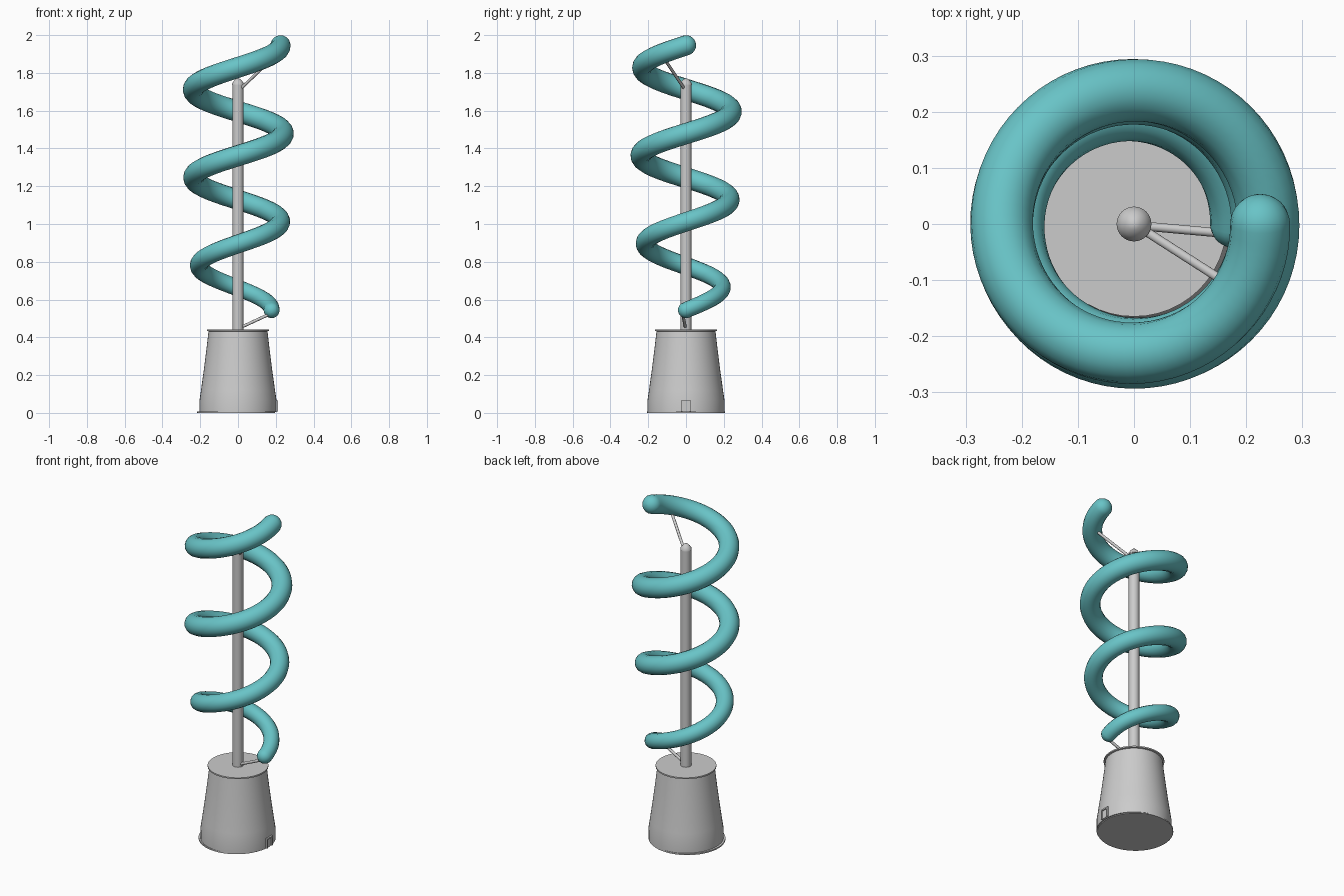
import bpy, bmesh, math
from mathutils import Vector

if "Cube" in bpy.data.objects:
    bpy.data.objects.remove(bpy.data.objects["Cube"])


def finish(obj, angle=35):
    bpy.ops.object.select_all(action='DESELECT')
    obj.select_set(True)
    bpy.context.view_layer.objects.active = obj
    bpy.ops.object.shade_smooth_by_angle(angle=math.radians(angle))
    return obj


def lathe(name, profile, segments=48, centre_x=0.0):
    """Spin an (r, z) profile around the vertical axis."""
    bm = bmesh.new()
    verts = [bm.verts.new((r, 0, z)) for r, z in profile]
    edges = [bm.edges.new(pair) for pair in zip(verts, verts[1:])]
    bmesh.ops.spin(bm, geom=verts + edges, cent=(0, 0, 0), axis=(0, 0, 1),
                   angle=math.tau, steps=segments)
    bmesh.ops.remove_doubles(bm, verts=bm.verts, dist=1e-5)
    bmesh.ops.recalc_face_normals(bm, faces=bm.faces)
    me = bpy.data.meshes.new(name)
    bm.to_mesh(me)
    bm.free()
    obj = bpy.data.objects.new(name, me)
    obj.location.x = centre_x
    bpy.context.collection.objects.link(obj)
    return finish(obj)


def rod(name, a, b, r):
    a, b = Vector(a), Vector(b)
    bpy.ops.mesh.primitive_cylinder_add(vertices=16, radius=r, depth=(b - a).length,
                                        location=(a + b) / 2)
    obj = bpy.context.object
    obj.name = name
    obj.rotation_euler = (b - a).to_track_quat('Z', 'Y').to_euler()
    return finish(obj)


def box(name, lo, hi):
    lo, hi = Vector(lo), Vector(hi)
    bpy.ops.mesh.primitive_cube_add(size=1, location=(lo + hi) / 2)
    obj = bpy.context.object
    obj.name = name
    obj.scale = hi - lo


def lerp_table(table, t):
    """Smooth-enough lookup in evenly spaced values."""
    f = t * (len(table) - 1)
    i = min(int(f), len(table) - 2)
    p = [table[max(0, min(len(table) - 1, i + k))] for k in (-1, 0, 1, 2)]
    u = f - i
    return p[1] + 0.5 * u * (p[2] - p[0] + u * (2*p[0] - 5*p[1] + 4*p[2] - p[3]
                             + u * (3*(p[1] - p[2]) + p[3] - p[0])))


# Tapered pedestal with thin foot and rim
lathe("pedestal", [(0, 0.004), (0.204, 0.004), (0.204, 0.065), (0.196, 0.12), (0.182, 0.22),
                   (0.168, 0.33), (0.156, 0.432), (0.165, 0.434), (0.165, 0.442), (0, 0.442)])
lathe("foot_plate", [(0, 0), (0.206, 0), (0.206, 0.008), (0, 0.008)], centre_x=-0.01)

# Small hatch frame on the right side of the pedestal
for s in (-1, 1):
    y0, y1 = sorted((s * 0.019, s * 0.027))
    box("hatch_jamb", (0.19, y0, 0.008), (0.213, y1, 0.066))
box("hatch_lintel", (0.19, -0.027, 0.058), (0.213, 0.027, 0.066))
box("hatch_panel", (0.19, -0.02, 0.008), (0.207, 0.02, 0.06))

# Central mast with rounded cap
lathe("mast", [(0, 0.43), (0.029, 0.43), (0.029, 1.735)] +
      [(0, 1.735)], 32)
lathe("mast_cap", [(0, 1.73), (0.031, 1.735), (0.031, 1.743), (0.022, 1.757),
                   (0.011, 1.768), (0, 1.771)], 32)

# Struts joining the mast to the spiral ends
rod("lower_strut", (0.02, -0.004, 0.455), (0.165, -0.017, 0.522), 0.008)
rod("upper_strut", (0.01, -0.006, 1.712), (0.185, -0.118, 1.88), 0.008)

# Spiral tube: three turns, swelling in the middle, with round ends
ORBIT = [0.178, 0.207, 0.224, 0.235, 0.239, 0.236, 0.225]
THICK = [0.0425, 0.0475, 0.0515, 0.0548, 0.0563, 0.056, 0.0535]
Z0, Z1, TURNS, N = 0.544, 1.946, 3, 216


def centre(t):
    a, r = t * TURNS * math.tau, lerp_table(ORBIT, t)
    return Vector((r * math.cos(a), r * math.sin(a), Z0 + (Z1 - Z0) * t))


def end_cap(t, sign):
    d = (centre(0.001) - centre(0) if t == 0 else centre(1) - centre(0.999)).normalized()
    r = lerp_table(THICK, t)
    caps = []
    for k in range(1, 9):
        a = k / 8 * math.pi / 2
        caps.append((centre(t) + d * sign * r * math.sin(a), max(r * math.cos(a), 1e-4)))
    return caps


path = end_cap(0, -1)[::-1]
path += [(centre(i / N), lerp_table(THICK, i / N)) for i in range(N + 1)]
path += end_cap(1, 1)

cu = bpy.data.curves.new("spiral_tube", 'CURVE')
cu.dimensions = '3D'
cu.bevel_depth = 1.0
cu.bevel_resolution = 6
cu.use_fill_caps = True
sp = cu.splines.new('POLY')
sp.points.add(len(path) - 1)
for p, (co, r) in zip(sp.points, path):
    p.co = (*co, 1)
    p.radius = r
tube = bpy.data.objects.new("spiral_tube", cu)
bpy.context.collection.objects.link(tube)
bpy.ops.object.select_all(action='DESELECT')
tube.select_set(True)
bpy.context.view_layer.objects.active = tube
bpy.ops.object.convert(target='MESH')
tube = finish(bpy.context.object, 60)

teal = bpy.data.materials.new("teal")
teal.diffuse_color = (0.14, 0.55, 0.57, 1)
teal.use_nodes = True
teal.node_tree.nodes["Principled BSDF"].inputs["Base Color"].default_value = teal.diffuse_color
tube.data.materials.clear()
tube.data.materials.append(teal)
